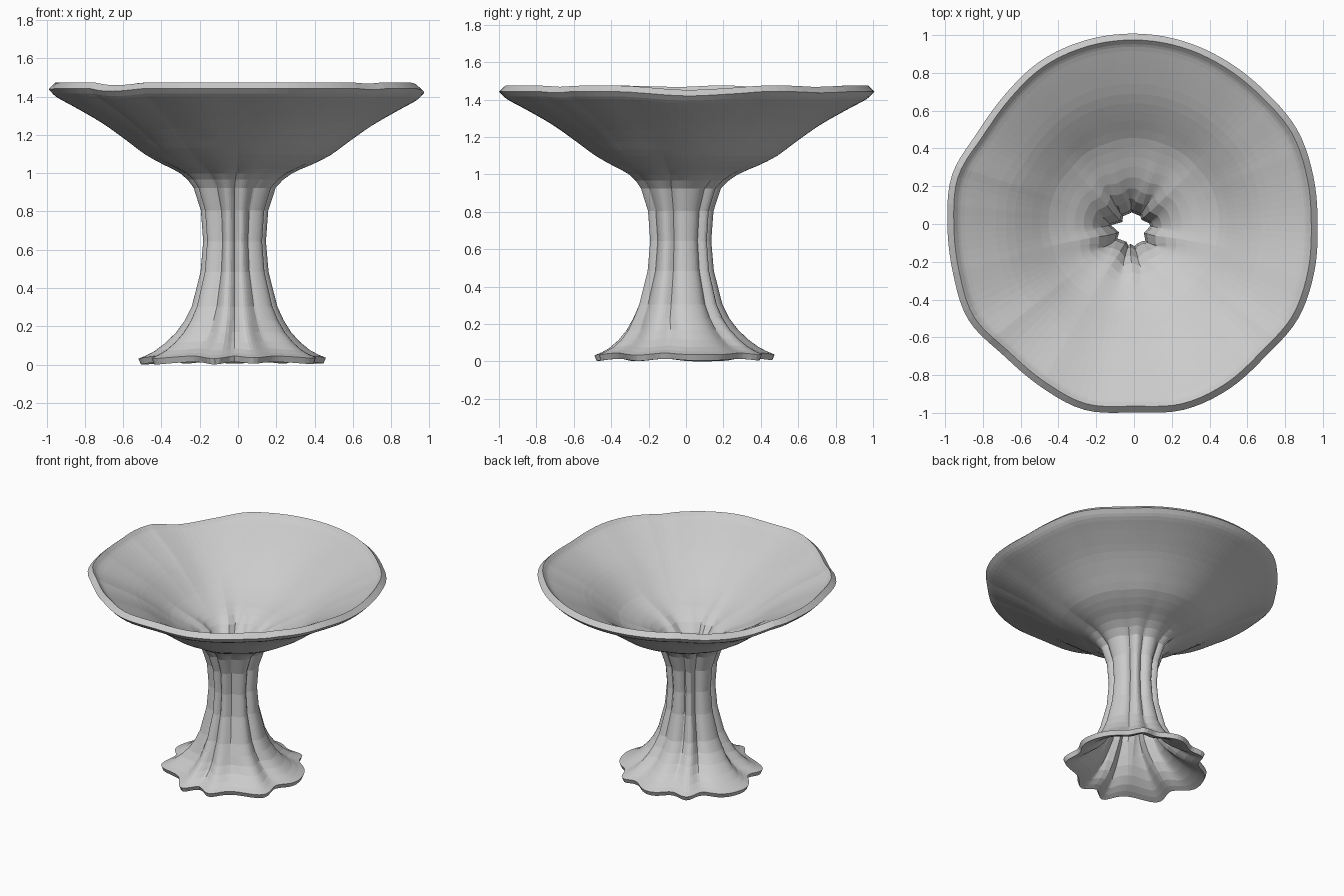
import bpy, bmesh, math, random
from mathutils import Vector

if "Cube" in bpy.data.objects:
    bpy.data.objects.remove(bpy.data.objects["Cube"])
random.seed(4)

SEGMENTS = 120
PLEATS = 9


def smoothstep(a, b, v):
    t = min(max((v - a) / (b - a), 0), 1)
    return t * t * (3 - 2 * t)


def spline(p0, p1, p2, p3, t):
    """Catmull-Rom interpolation between p1 and p2."""
    return (p1 * 2 + (p2 - p0) * t + (p0 * 2 - p1 * 5 + p2 * 4 - p3) * t**2
            + (p1 * 3 - p0 - p2 * 3 + p3) * t**3) * 0.5


# Outer silhouette from foot to lip: radius, height
profile = [Vector(p) for p in (
    (0.475, 0.035), (0.39, 0.075), (0.29, 0.165), (0.213, 0.30), (0.167, 0.48),
    (0.153, 0.64), (0.165, 0.80), (0.205, 0.92), (0.285, 0.995), (0.38, 1.04),
    (0.485, 1.095), (0.585, 1.168), (0.72, 1.262), (0.87, 1.347), (0.965, 1.398),
    (1.008, 1.438))]

# Rim outline, one radius for every 15 degrees starting at +x
rim = [0.965, 0.975, 0.99, 0.98, 0.985, 0.995, 1.0, 0.998, 0.987, 0.96, 0.953, 0.99,
       0.98, 0.985, 1.005, 0.973, 0.985, 1.01, 0.99, 1.01, 1.0, 0.98, 0.995, 0.98]

crease_depth = [random.uniform(0.6, 1.2) for _ in range(PLEATS)]
lobe_reach = [random.uniform(0.6, 1.2) for _ in range(PLEATS)]


def rim_radius(angle):
    u = angle / math.tau * len(rim)
    i = int(u)
    return spline(*(rim[(i + k) % len(rim)] for k in (-1, 0, 1, 2)), u - i)


def pleat(angle):
    """Returns crease strength and lobe strength around the stem."""
    a = angle + math.pi / 2
    u = a / math.tau * PLEATS + 0.2 * math.sin(2 * a) + 0.12 * math.sin(5 * a)
    fold = abs(math.sin(math.pi * u))
    crease = (1 - fold) * crease_depth[round(u) % PLEATS]
    lobe = fold**2 * lobe_reach[math.floor(u) % PLEATS]
    return crease, lobe


def surface_point(r, z, angle):
    crease, lobe = pleat(angle)
    bowl = smoothstep(0.95, 1.43, z)
    foot = 1 - smoothstep(0.03, 0.28, z)
    fold = smoothstep(0.0, 0.3, z) * (1 - smoothstep(0.85, 1.2, z))
    rr = rim_radius(angle)
    radius = r * (1 + bowl * (rr - 1))
    radius += fold * (0.012 - 0.04 * crease)
    radius += foot * (0.065 * lobe - 0.045)
    height = z + bowl * min(rr - 0.985, 0) * 1.1 + foot * 0.012 * (0.5 - lobe)
    off = 1 - smoothstep(0.9, 1.1, z)
    return (radius * math.cos(angle) - 0.018 * off,
            radius * math.sin(angle) - 0.03 * off * (1 - foot), height)


# Smooth the silhouette into rows
ends = [profile[0] * 2 - profile[1]] + profile + [profile[-1] * 2 - profile[-2]]
rows = []
for i in range(len(profile) - 1):
    steps = 1 if 3 <= i < 7 else 3 if i > 10 else 2
    rows += [spline(*ends[i:i + 4], s / steps) for s in range(steps)]
rows.append(profile[-1])

# Pleated goblet skin
bm = bmesh.new()
rings = [[bm.verts.new(surface_point(p.x, p.y, math.tau * s / SEGMENTS))
          for s in range(SEGMENTS)] for p in rows]
for low, high in zip(rings, rings[1:]):
    for s in range(SEGMENTS):
        n = (s + 1) % SEGMENTS
        bm.faces.new((low[s], low[n], high[n], high[s]))
mesh = bpy.data.meshes.new("pleated_goblet")
bm.to_mesh(mesh)
bm.free()
goblet = bpy.data.objects.new("pleated_goblet", mesh)
bpy.context.collection.objects.link(goblet)

# Wall is thick in stem and bowl, thinner at lip and foot
thick = goblet.vertex_groups.new(name="thick")
for v in mesh.vertices:
    z = v.co.z
    weight = smoothstep(0.0, 0.4, z) * (1 - 0.5 * smoothstep(1.2, 1.43, z))
    thick.add([v.index], weight, 'REPLACE')
wall = goblet.modifiers.new("wall", 'SOLIDIFY')
wall.thickness = 0.06
wall.offset = -1
wall.vertex_group = thick.name
wall.thickness_vertex_group = 0.55

# Soft lip and foot edge
edge = goblet.modifiers.new("edge", 'BEVEL')
edge.width = 0.015
edge.segments = 3
edge.limit_method = 'ANGLE'
edge.angle_limit = math.radians(60)

# Rest the foot on the floor
bpy.context.view_layer.update()
solid = goblet.evaluated_get(bpy.context.evaluated_depsgraph_get())
goblet.location.z = -min(corner[2] for corner in solid.bound_box)
